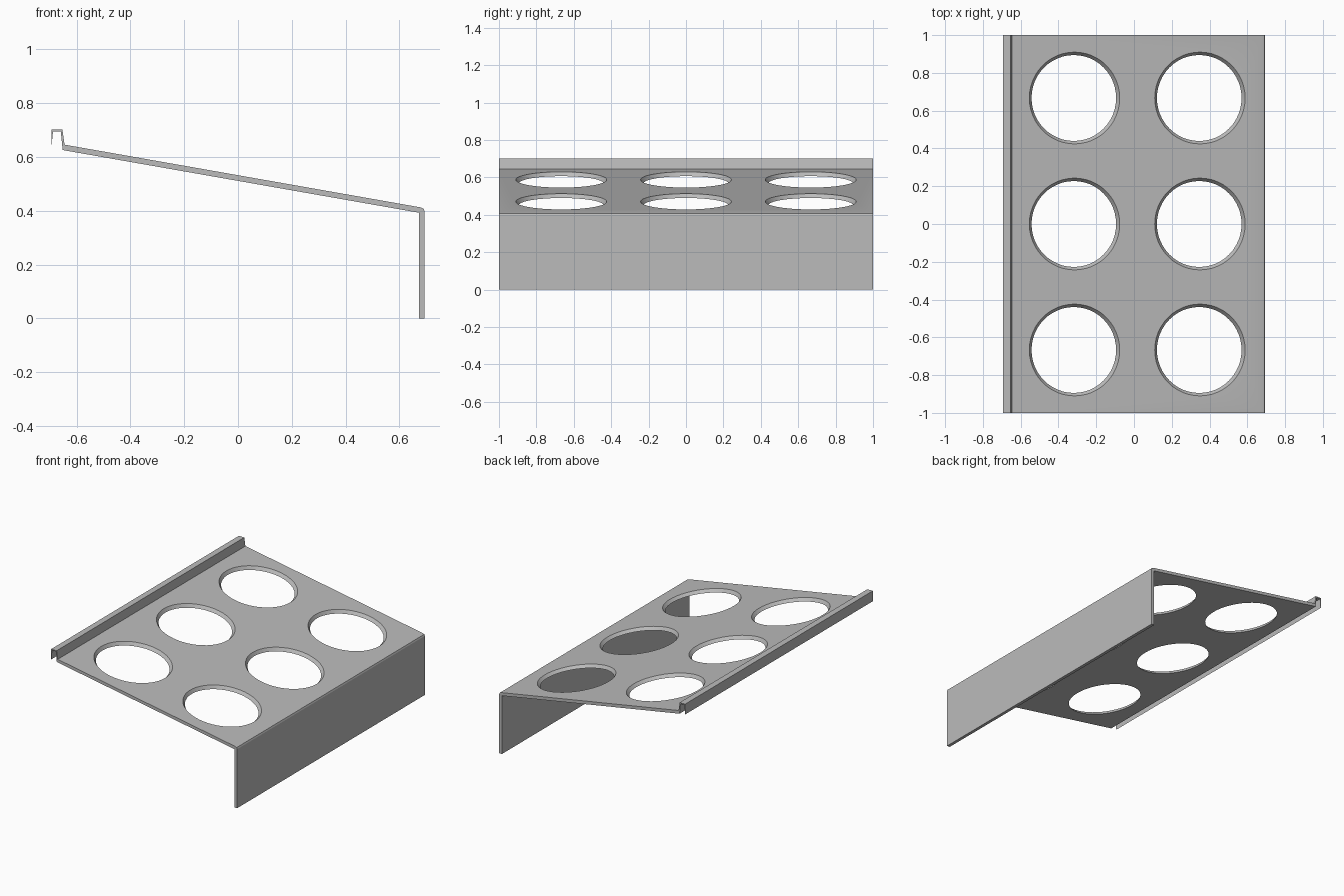
import bpy
import bmesh
import math
from mathutils import Matrix, Vector

cube = bpy.data.objects.get("Cube")
if cube:
    bpy.data.objects.remove(cube, do_unlink=True)

grey = bpy.data.materials.new("plain grey")
grey.use_nodes = True
colour = (0.5, 0.5, 0.5, 1)
grey.diffuse_color = colour
grey.node_tree.nodes["Principled BSDF"].inputs["Base Color"].default_value = colour


def add_object(name, bm):
    bmesh.ops.recalc_face_normals(bm, faces=bm.faces)
    mesh = bpy.data.meshes.new(name)
    bm.to_mesh(mesh)
    bm.free()
    mesh.materials.append(grey)
    obj = bpy.data.objects.new(name, mesh)
    bpy.context.collection.objects.link(obj)
    return obj


# Bent sheet: leg, sloping shelf and hooked lip in one cross-section
profile = [
    (0.673, 0), (0.694, 0), (0.694, 0.398), (0.69, 0.408), (0.678, 0.413),
    (-0.645, 0.646), (-0.653, 0.702), (-0.694, 0.702), (-0.694, 0.632),
    (-0.688, 0.695), (-0.659, 0.695), (-0.652, 0.626), (0.673, 0.393),
]
bm = bmesh.new()
section = bm.faces.new([bm.verts.new((x, -1, z)) for x, z in profile])
sweep = bmesh.ops.extrude_face_region(bm, geom=[section])
bmesh.ops.translate(bm, vec=(0, 2, 0),
                    verts=[v for v in sweep["geom"] if isinstance(v, bmesh.types.BMVert)])
shelf = add_object("bent_shelf", bm)

# Tapered round holes, cut square to the slope
start, end = Vector((-0.645, 0, 0.646)), Vector((0.678, 0, 0.413))
slope = math.atan2(start.z - end.z, end.x - start.x)
top_radius, taper, reach = 0.243, 0.75, 0.06
bm = bmesh.new()
for x in (-0.315, 0.349):
    centre = start.lerp(end, (x - start.x) / (end.x - start.x))
    for row in (-1, 0, 1):
        centre.y = row * 0.667
        bmesh.ops.create_cone(
            bm, cap_ends=True, segments=48,
            radius1=top_radius - taper * reach, radius2=top_radius + taper * reach,
            depth=2 * reach,
            matrix=Matrix.Translation(centre) @ Matrix.Rotation(slope, 4, "Y"))
cutter = add_object("hole_cutter", bm)
cutter.hide_render = True
cutter.hide_viewport = True

holes = shelf.modifiers.new("holes", "BOOLEAN")
holes.operation = "DIFFERENCE"
holes.solver = "EXACT"
holes.object = cutter

# Apply the cut and smooth only the hole walls
bpy.context.view_layer.objects.active = shelf
shelf.select_set(True)
bpy.ops.object.modifier_apply(modifier=holes.name)
bpy.data.objects.remove(cutter, do_unlink=True)
bpy.ops.object.shade_smooth_by_angle(angle=math.radians(20))
